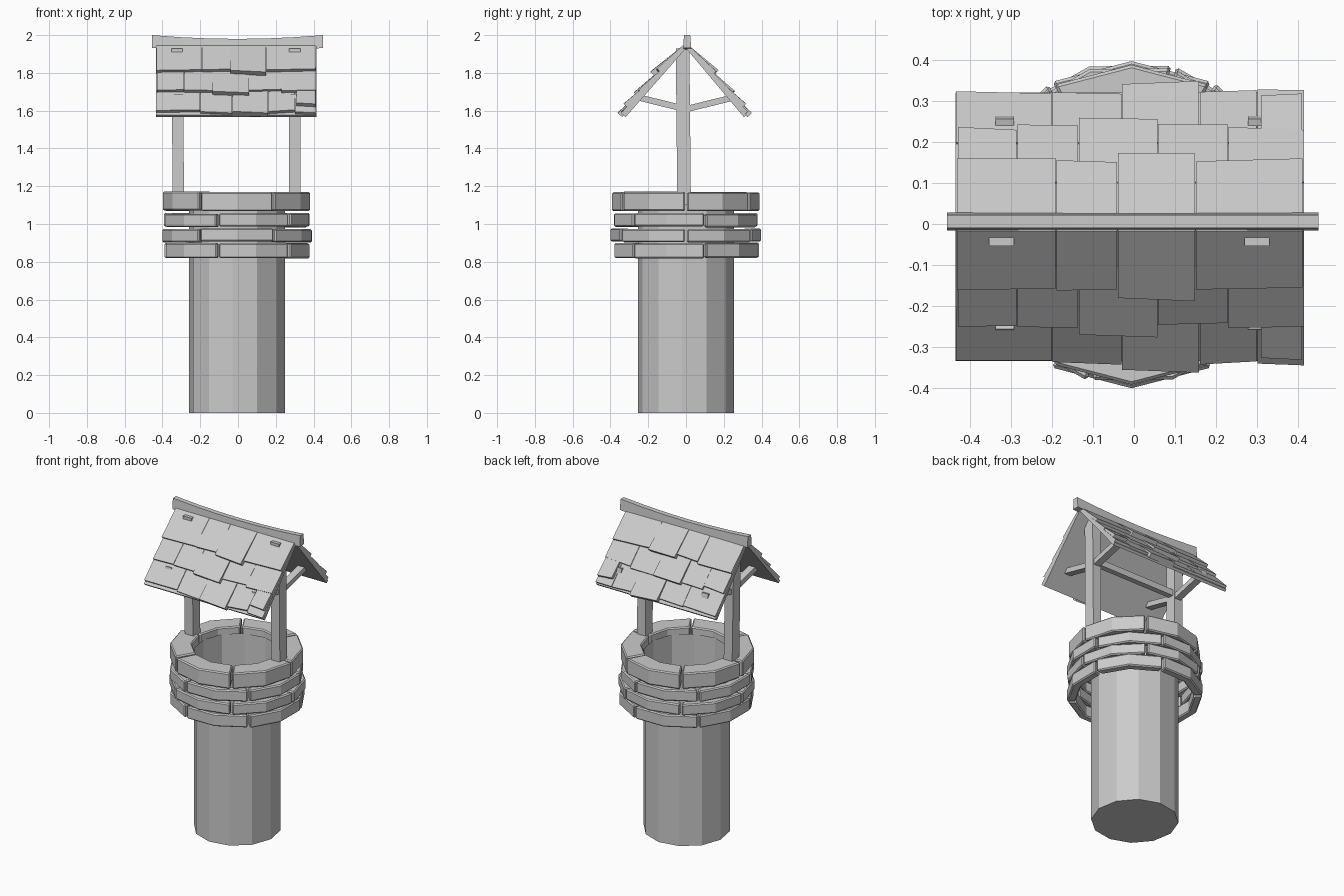
import bpy, bmesh, math, random
from mathutils import Vector

random.seed(4)
if "Cube" in bpy.data.objects:
    bpy.data.objects.remove(bpy.data.objects["Cube"], do_unlink=True)

grey = bpy.data.materials.new("plain grey")
grey.use_nodes = True
grey.diffuse_color = (0.6, 0.6, 0.6, 1)
grey.node_tree.nodes["Principled BSDF"].inputs["Base Color"].default_value = (0.6, 0.6, 0.6, 1)


def finish(name, bm, bevel=0):
    bmesh.ops.recalc_face_normals(bm, faces=bm.faces[:])
    mesh = bpy.data.meshes.new(name)
    bm.to_mesh(mesh)
    bm.free()
    mesh.materials.append(grey)
    obj = bpy.data.objects.new(name, mesh)
    bpy.context.collection.objects.link(obj)
    if bevel:
        mod = obj.modifiers.new("chamfer", 'BEVEL')
        mod.width, mod.segments, mod.angle_limit = bevel, 1, math.radians(50)
    return obj


def loft(bm, rings):
    """Closed solid through matching rings of points."""
    loops = [[bm.verts.new(p) for p in ring] for ring in rings]
    n = len(loops[0])
    for a, b in zip(loops, loops[1:]):
        for i in range(n):
            j = (i + 1) % n
            bm.faces.new((a[i], a[j], b[j], b[i]))
    bm.faces.new(loops[0])
    bm.faces.new(loops[-1])


def beam(name, start, end, width, height, side):
    """Rectangular bar; side is the direction of its width."""
    start, end, side = Vector(start), Vector(end), Vector(side)
    up = (end - start).cross(side).normalized()
    corners = [side * width / 2 * i + up * height / 2 * j
               for i, j in ((-1, -1), (1, -1), (1, 1), (-1, 1))]
    bm = bmesh.new()
    loft(bm, [[p + c for c in corners] for p in (start, end)])
    return finish(name, bm)


def polar(r, degrees, z):
    a = math.radians(degrees)
    return (r * math.cos(a) - 0.006, r * math.sin(a), z)


# Well shaft: twelve-sided tube, closed at the bottom and open at the top
bm = bmesh.new()
low = [bm.verts.new(polar(0.255, -5 + 30 * i, 0)) for i in range(12)]
high = [bm.verts.new((v.co.x, v.co.y, 1.13)) for v in low]
bm.faces.new(low[::-1])
for i in range(12):
    j = (i + 1) % 12
    bm.faces.new((low[i], low[j], high[j], high[i]))
# Normals already face outwards on the open shell
finish("well_shaft", bm)

# Stone courses: six two-sided blocks each, joints staggered
for name, z0, z1, outer, inner, turn in (
        ("rim_stones", 1.07, 1.17, 0.39, 0.265, 0),
        ("upper_course", 0.985, 1.056, 0.395, 0.345, 15),
        ("middle_course", 0.905, 0.975, 0.397, 0.345, 0),
        ("lower_course", 0.82, 0.9, 0.395, 0.345, 15)):
    bm = bmesh.new()
    for k in range(6):
        a = turn + 60 * k
        r = outer + random.uniform(-0.006, 0.004)
        lift = random.uniform(-0.003, 0.003)
        arc = (a + 0.9, a + 30, a + 59.1)
        loft(bm, [[polar(r, t, z) for t in arc] + [polar(inner, t, z) for t in arc[::-1]]
                  for z in (z0 + lift, z1 + lift)])
    finish(name, bm, 0.007)

# Posts, their angled braces and the tie beam
for side, x, lean in (("right", -0.315, -0.008), ("left", 0.3, 0.0)):
    beam(side + "_post", (x, -0.01, 1.1), (x + lean, -0.018, 1.93), 0.06, 0.072, (1, 0, 0))
    for end, s in (("front", -1), ("back", 1)):
        beam(f"{side}_{end}_brace", (x, 0, 1.608), (x, 0.26 * s, 1.672), 0.045, 0.033, (1, 0, 0))
beam("tie_beam", (-0.315, -0.012, 1.64), (0.3, -0.012, 1.64), 0.035, 0.04, (0, 1, 0))

# Roof slopes: points given by distance from the ridge and height off the slope
SLOPE = math.atan(1.14)


def roof_point(x, y, n, side):
    z = 1.93 - math.tan(SLOPE) * y + n * math.cos(SLOPE)
    return (x, side * (y + n * math.sin(SLOPE)), z)


def roof_piece(bm, x0, x1, y0, y1, top_n, low_n, base, side, skew=0.0):
    loft(bm, [[roof_point(x0, y, base, side), roof_point(x1, y + d, base, side),
               roof_point(x1, y + d, n, side), roof_point(x0, y, n, side)]
              for y, n, d in ((y0, top_n, 0), (y1, low_n, skew))])


# Shingle rows: upper edge, lower edge, lift, joints along the roof
ROWS = (
    (0.0, 0.128, 0.048, (-0.432, -0.19, -0.04, 0.15, 0.412)),
    (0.09, 0.222, 0.042, (-0.43, -0.285, -0.135, 0.058, 0.23, 0.415)),
    (0.19, 0.312, 0.036, (-0.435, -0.2, -0.03, 0.16, 0.3, 0.415)))
for label, side in (("front", -1.0), ("back", 0.96)):
    bm = bmesh.new()
    roof_piece(bm, -0.435, 0.415, 0, 0.32, 0.018, 0.018, 0, side)
    finish(label + "_roof_board", bm)
    bm = bmesh.new()
    for y0, y1, lift, joints in ROWS:
        for i, (x0, x1) in enumerate(zip(joints, joints[1:])):
            raised = 0.011 if i == 2 else random.uniform(-0.004, 0.003)
            drop = 0.008 if i == 2 else random.uniform(-0.006, 0.003)
            roof_piece(bm, x0 + 0.001, x1 - 0.001, y0, y1 + drop, 0.022, lift + raised,
                       0.014, side, random.uniform(-0.008, 0.008))
    # Loose corner shingle
    roof_piece(bm, 0.31, 0.41, 0.2, 0.285, 0.035, 0.055, 0.02, side, 0.005)
    finish(label + "_shingles", bm)

# Ridge cap: bar sagging in the middle
bm = bmesh.new()
stations = []
for i in range(7):
    t = i / 3 - 1
    x, z = -0.003 + 0.453 * t, 1.98 + 0.02 * t * t
    stations.append([(x, y, z + h) for y, h in
                     ((-0.016, -0.068), (0.028, -0.068), (0.022, 0), (-0.01, 0))])
loft(bm, stations)
finish("ridge_cap", bm)
